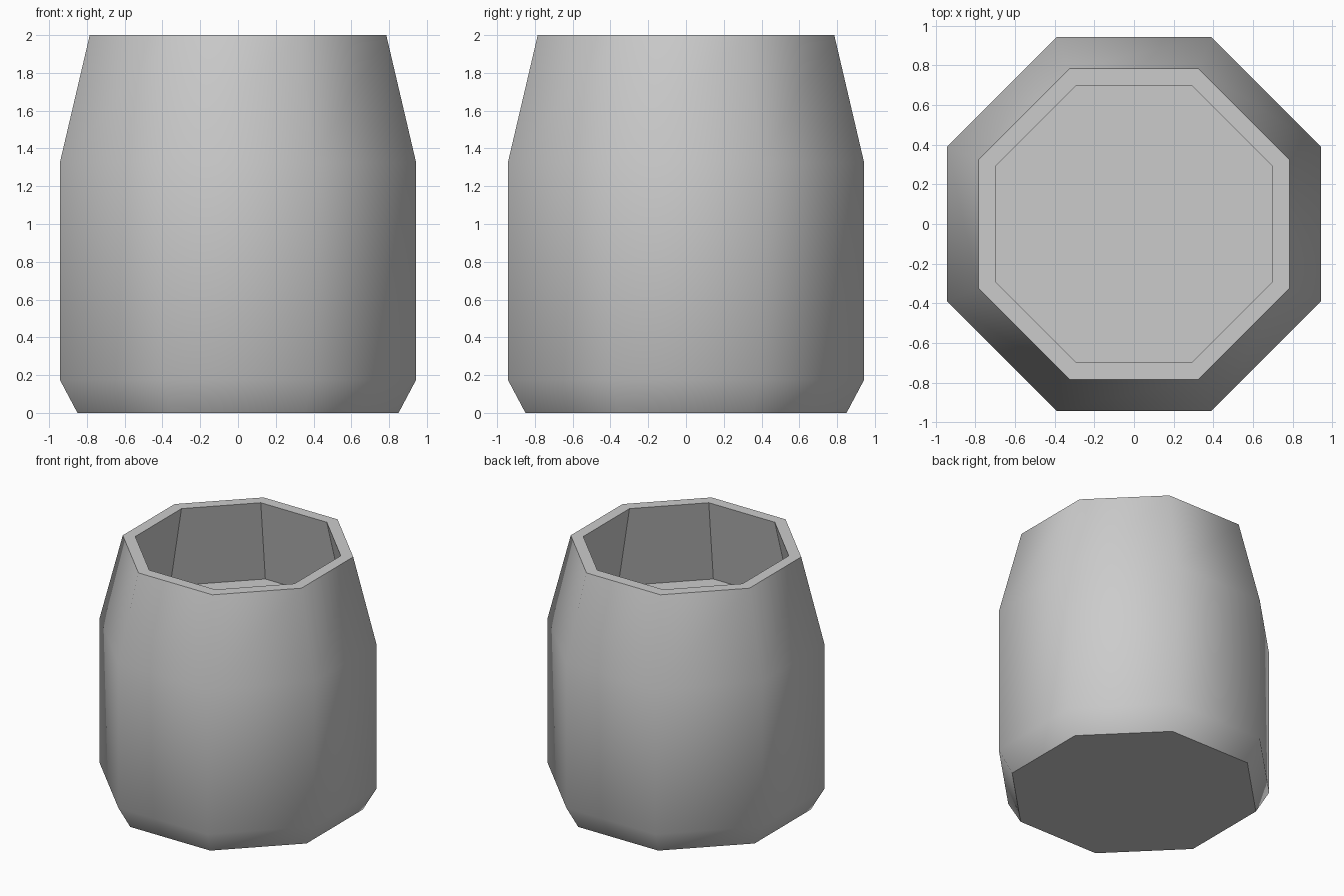
import bpy, bmesh, math

cube = bpy.data.objects.get("Cube")
if cube:
    bpy.data.objects.remove(cube, do_unlink=True)

SIDES = 8

# Plain grey clay
clay = bpy.data.materials.new("grey clay")
clay.use_nodes = True
colour = (0.6, 0.6, 0.6, 1)
clay.diffuse_color = colour
clay.node_tree.nodes["Principled BSDF"].inputs["Base Color"].default_value = colour


def ring(bm, half_width, z):
    """Octagon with flat sides facing the axes."""
    radius = half_width / math.cos(math.pi / SIDES)
    angles = [(i + 0.5) * math.tau / SIDES for i in range(SIDES)]
    return [bm.verts.new((radius * math.cos(a), radius * math.sin(a), z)) for a in angles]


# Half width and height: outer wall upwards, rim, then inner wall down to the floor
outer = [(0.85, 0), (0.943, 0.175), (0.943, 1.325), (0.785, 2)]
inner = [(0.70, 2), (0.84, 1.325)]

bm = bmesh.new()
rings = [ring(bm, w, z) for w, z in outer + inner]
for level, (low, high) in enumerate(zip(rings, rings[1:])):
    for i in range(SIDES):
        j = (i + 1) % SIDES
        face = bm.faces.new((low[i], low[j], high[j], high[i]))
        face.smooth = level < len(outer) - 1  # only the outer wall is rounded
bm.faces.new(rings[0][::-1])   # underside
bm.faces.new(rings[-1])        # inner floor

# Crisp edges around the rim and base
for edge in bm.edges:
    edge.smooth = all(f.smooth for f in edge.link_faces)

mesh = bpy.data.meshes.new("barrel_pot")
bm.to_mesh(mesh)
bm.free()
mesh.materials.append(clay)
pot = bpy.data.objects.new("barrel_pot", mesh)
bpy.context.collection.objects.link(pot)
